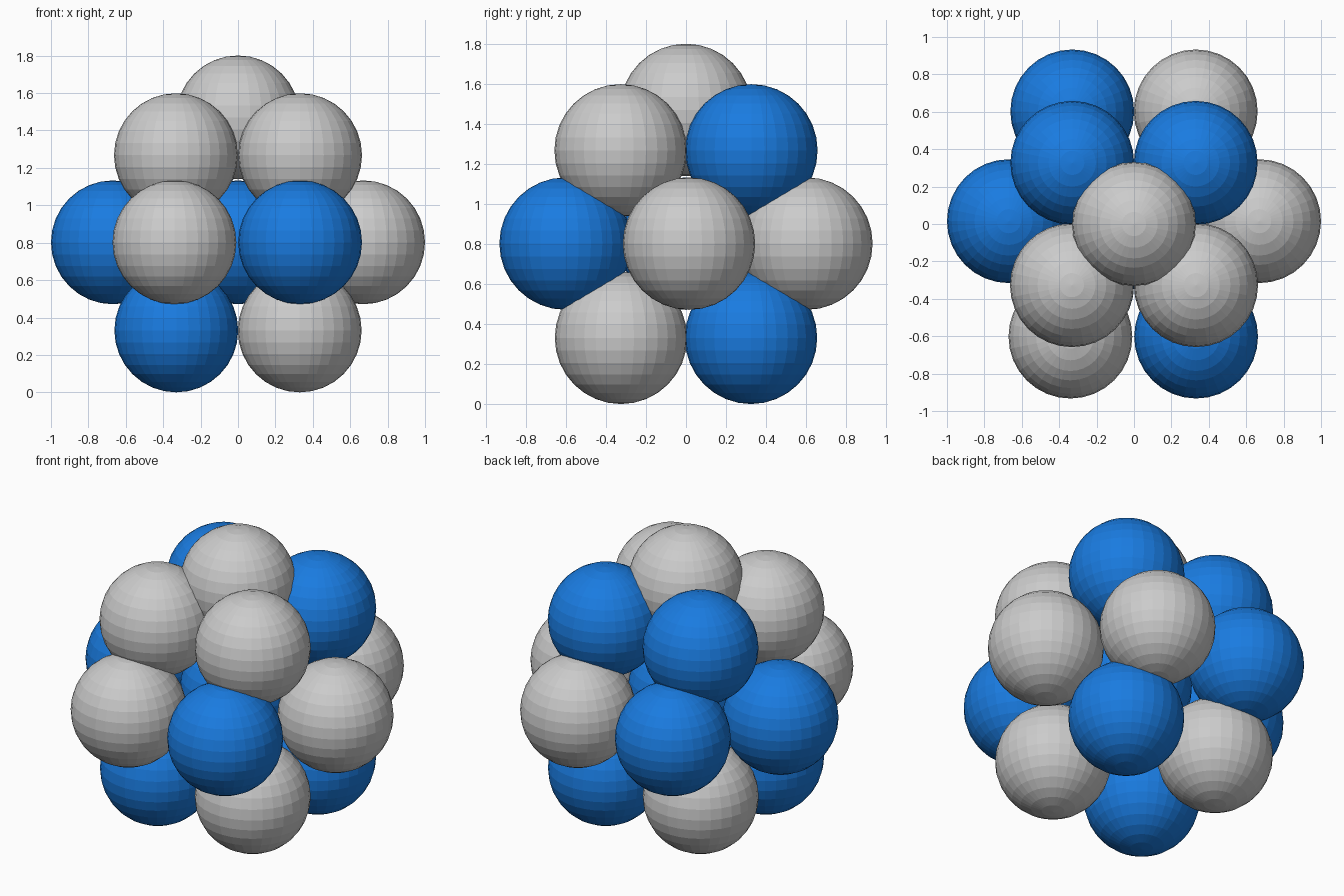
import bpy

if "Cube" in bpy.data.objects:
    bpy.data.objects.remove(bpy.data.objects["Cube"])

R = 0.331

# Shared blue material
blue = bpy.data.materials.new("blue")
blue.diffuse_color = (0.01, 0.2, 0.75, 1)
blue.use_nodes = True
blue.node_tree.nodes["Principled BSDF"].inputs["Base Color"].default_value = blue.diffuse_color


def ball(name, loc, is_blue):
    bpy.ops.mesh.primitive_uv_sphere_add(segments=32, ring_count=16, radius=R, location=loc)
    ob = bpy.context.object
    ob.name = name
    if is_blue:
        ob.data.materials.append(blue)


# Layers of the cluster: height, then (x, y, is_blue) for each ball
layers = {
    "bottom_ball": (R, [(-0.33, -0.325, True), (0.33, -0.325, False),
                        (-0.33, 0.325, False), (0.33, 0.325, True)]),
    "middle_ball": (0.802, [(0, 0, True), (-0.669, 0.015, True), (0.669, 0.015, False),
                            (-0.33, 0.602, True), (0.33, 0.602, False),
                            (-0.34, -0.602, False), (0.332, -0.602, True)]),
    "upper_ball": (1.268, [(-0.332, -0.327, False), (0.332, -0.327, False),
                           (-0.33, 0.327, True), (0.33, 0.327, True)]),
    "top_ball": (1.47, [(0, 0, False)]),
}

for name, (z, spots) in layers.items():
    for i, (x, y, is_blue) in enumerate(spots, 1):
        ball(f"{name}_{i}", (x, y, z), is_blue)
